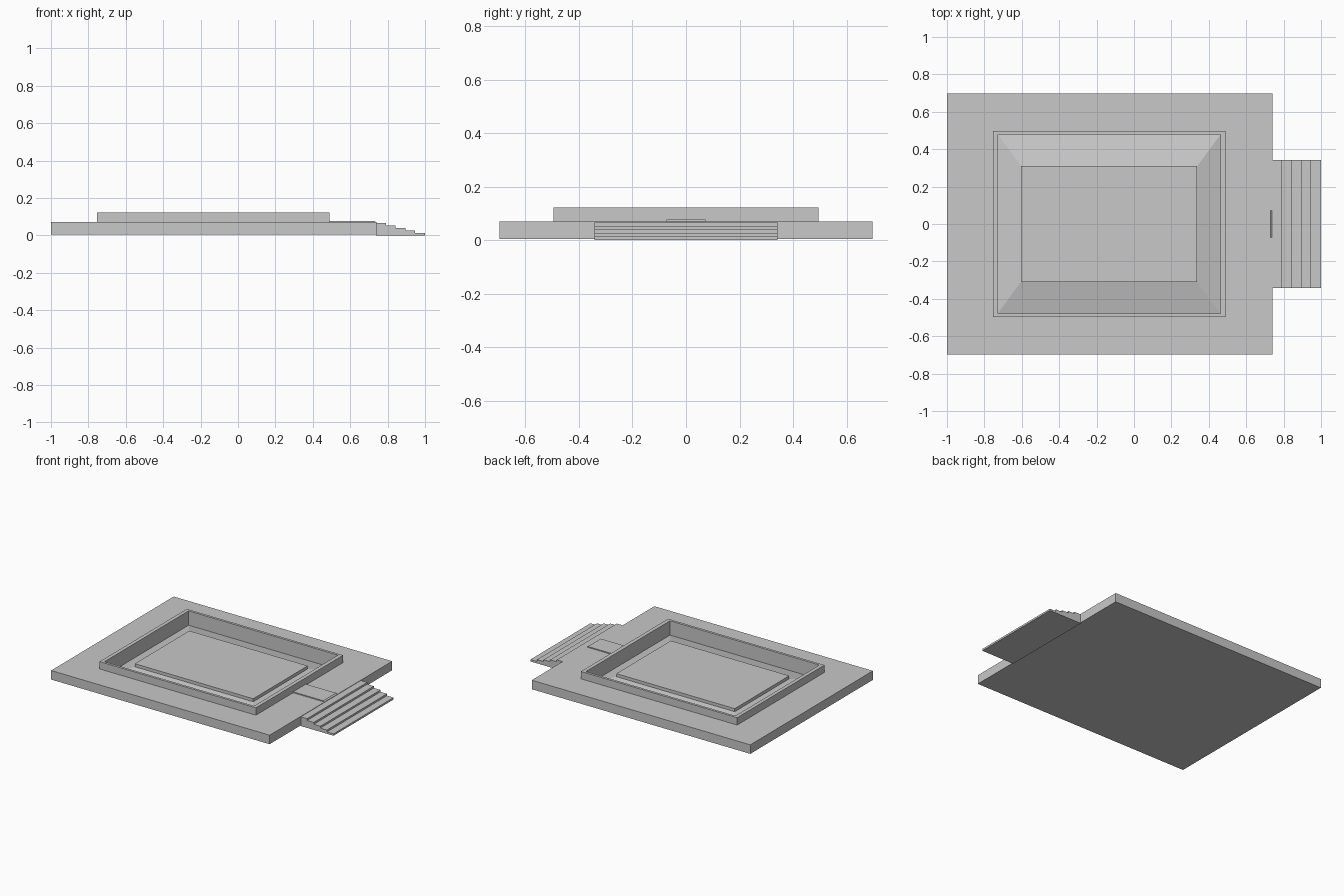
import bpy
import bmesh

cube = bpy.data.objects.get("Cube")
if cube:
    bpy.data.objects.remove(cube, do_unlink=True)

# One flat stone colour
stone = bpy.data.materials.new("grey_stone")
stone.use_nodes = True
GREY = (0.58, 0.58, 0.58, 1)
stone.diffuse_color = GREY
stone.node_tree.nodes["Principled BSDF"].inputs["Base Color"].default_value = GREY


def finish(name, bm):
    bmesh.ops.recalc_face_normals(bm, faces=bm.faces)
    mesh = bpy.data.meshes.new(name)
    bm.to_mesh(mesh)
    bm.free()
    mesh.materials.append(stone)
    obj = bpy.data.objects.new(name, mesh)
    bpy.context.collection.objects.link(obj)
    return obj


def stacked_rectangles(name, rings):
    """Bridge rectangles (x0, x1, half_y, z) in order and cap both ends."""
    bm = bmesh.new()
    loops = []
    for x0, x1, h, z in rings:
        corners = [(x0, -h), (x1, -h), (x1, h), (x0, h)]
        loops.append([bm.verts.new((x, y, z)) for x, y in corners])
    for a, b in zip(loops, loops[1:]):
        for i in range(4):
            j = (i + 1) % 4
            bm.faces.new((a[i], a[j], b[j], b[i]))
    bm.faces.new(loops[0][::-1])
    bm.faces.new(loops[-1])
    return finish(name, bm)


# Terrace with raised rim, sunken sloping floor and central slab
stacked_rectangles("terrace", [
    (-1, 0.74, 0.697, 0.005),
    (-1, 0.74, 0.697, 0.07),
    (-0.755, 0.49, 0.496, 0.07),
    (-0.755, 0.49, 0.496, 0.123),
    (-0.728, 0.462, 0.478, 0.123),
    (-0.728, 0.462, 0.478, 0.02),
    (-0.605, 0.338, 0.31, 0.055),
    (-0.605, 0.338, 0.31, 0.077),
])

# Thin walkway from the rim to the stairs
stacked_rectangles("walkway", [
    (0.48, 0.739, 0.073, 0.06),
    (0.48, 0.739, 0.073, 0.07),
    (0.48, 0.73, 0.073, 0.077),
])

# Stairs: stepped side profile extruded across the width
STEPS, START, END, TOP, HALF = 5, 0.738, 1.0, 0.067, 0.342
run = (END - START) / STEPS
rise = TOP / STEPS
profile = [(START, 0)]
for i in range(STEPS):
    z = TOP - i * rise
    profile += [(START + i * run, z), (START + (i + 1) * run, z)]
profile.append((END, 0))

bm = bmesh.new()
side = bm.faces.new([bm.verts.new((x, -HALF, z)) for x, z in profile])
extruded = bmesh.ops.extrude_face_region(bm, geom=[side], use_keep_orig=True)
moved = [v for v in extruded["geom"] if isinstance(v, bmesh.types.BMVert)]
bmesh.ops.translate(bm, verts=moved, vec=(0, 2 * HALF, 0))
finish("stairs", bm)
